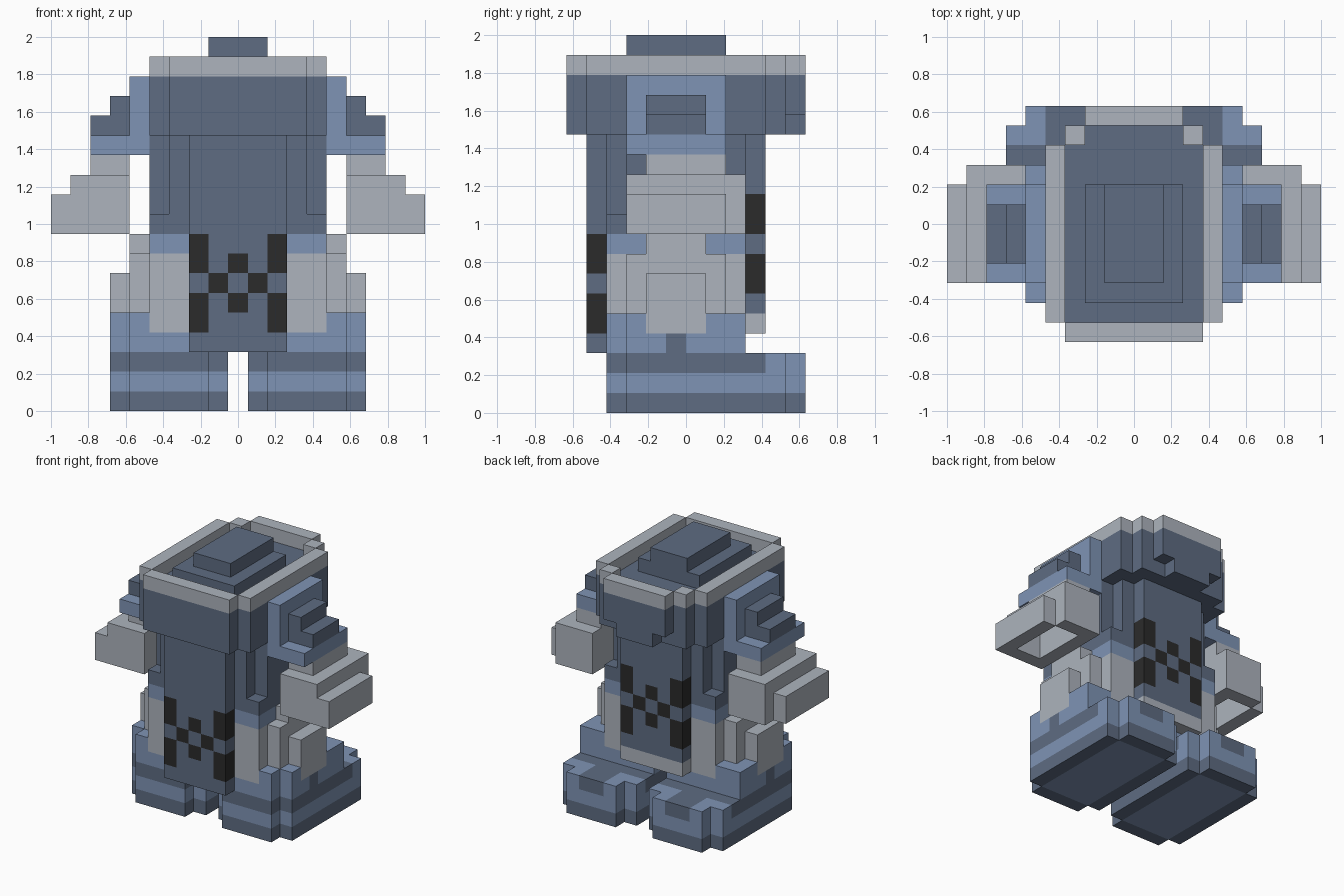
import bpy, bmesh, math
from mathutils import Vector

if "Cube" in bpy.data.objects:
    bpy.data.objects.remove(bpy.data.objects["Cube"])

U = 2 / 19  # size of one block


def material(name, rgb):
    m = bpy.data.materials.new(name)
    m.diffuse_color = (*rgb, 1)
    m.use_nodes = True
    m.node_tree.nodes["Principled BSDF"].inputs["Base Color"].default_value = m.diffuse_color
    return m


MATS = [material("slate", (0.112, 0.150, 0.223)),
        material("light_blue", (0.212, 0.296, 0.462)),
        material("pale_grey", (0.418, 0.456, 0.509)),
        material("black", (0.024, 0.024, 0.024))]
SLATE, BLUE, GREY, BLACK = range(4)
owner = {}   # block -> part name
colour = {}  # block -> material index
parts = []


def cells(box, sides=(1, -1)):
    """Blocks of a box: column range (counted from the middle), y range, z range."""
    (x0, x1), (y0, y1), (z0, z1) = box
    return {(s * x, y, z) for s in sides for x in range(x0, x1 + 1)
            for y in range(y0, y1) for z in range(z0, z1)}


def part(name, solids, paint=(), holes=(), paired=False):
    """Fill boxes (columns, y, z, colour), remove holes, then repaint boxes."""
    for side, sides in ((("left_", (-1,)), ("right_", (1,))) if paired else (("", (1, -1)),)):
        full, new = side + name, set()
        parts.append(full)
        cut = set().union(*(cells(h, sides) for h in holes)) if holes else set()
        for *box, col in solids:
            for c in cells(box, sides) - cut:
                if c not in owner:
                    owner[c] = full
                    colour[c] = col
                    new.add(c)
        for *box, col in paint:
            for c in cells(box, sides) & new:
                colour[c] = col


def checks(y, z):
    """Chequered decoration on a panel."""
    return [((2, 2), (y, y + 1), (z, z + 2), BLACK), ((2, 2), (y, y + 1), (z + 3, z + 5), BLACK),
            ((1, 1), (y, y + 1), (z + 2, z + 3), BLACK), ((0, 0), (y, y + 1), (z + 1, z + 2), BLACK),
            ((0, 0), (y, y + 1), (z + 3, z + 4), BLACK)]


# collar: stepped ring with a pale rim
part("collar",
     [((0, 3), (-6, -5), (14, 18), SLATE), ((4, 4), (-5, 4), (14, 18), SLATE),
      ((3, 3), (4, 5), (14, 18), SLATE), ((0, 2), (5, 6), (15, 18), SLATE),
      ((0, 1), (5, 6), (14, 15), SLATE)],
     paint=[((0, 4), (-6, 6), (17, 18), GREY)])
# head inside the collar with stepped cap
part("head", [((0, 3), (-5, 4), (14, 17), SLATE), ((0, 2), (4, 5), (14, 17), SLATE)])
part("cap", [((0, 2), (-4, 2), (17, 18), SLATE), ((0, 1), (-3, 2), (18, 19), SLATE)])
# torso with blue belt and pale skirt
part("torso",
     [((0, 3), (-4, 3), (10, 14), SLATE), ((4, 4), (-3, 2), (10, 14), SLATE),
      ((0, 4), (-4, 3), (4, 10), SLATE)],
     paint=[((0, 4), (-4, 3), (8, 9), BLUE), ((0, 4), (-4, 3), (4, 8), GREY)])
# hanging cloth panels
part("front_panel", [((0, 2), (-5, -4), (3, 14), SLATE)], paint=checks(-5, 4))
part("back_panel", [((0, 2), (3, 4), (4, 14), SLATE)],
     paint=checks(3, 6) + [((0, 2), (3, 4), (4, 5), GREY)])
# shoulder guards
part("shoulder",
     [((5, 5), (-3, 2), (13, 17), BLUE), ((5, 7), (-3, 2), (13, 14), BLUE),
      ((6, 6), (-2, 1), (14, 16), SLATE), ((7, 7), (-2, 1), (14, 15), SLATE)], paired=True)
# hollow cuffs
part("cuff",
     [((6, 7), (-2, 2), (12, 13), GREY), ((6, 8), (-3, 3), (9, 12), GREY),
      ((9, 9), (-3, 2), (9, 11), GREY)],
     holes=[((7, 8), (-2, 2), (9, 11))], paired=True)
# hip and thigh plates
part("thigh_plate",
     [((5, 5), (-3, 2), (5, 8), GREY), ((5, 5), (-2, 1), (8, 9), GREY),
      ((6, 6), (-2, 1), (5, 7), GREY)], paired=True)
# legs
part("leg", [((2, 5), (-4, 3), (3, 5), BLUE), ((1, 6), (-3, 3), (3, 5), BLUE)],
     paint=[((6, 6), (-2, 1), (4, 5), GREY), ((6, 6), (-1, 0), (3, 4), SLATE)], paired=True)
# banded boots with toe caps
part("boot", [((2, 5), (-4, 6), (0, 3), SLATE), ((1, 6), (-3, 5), (0, 3), SLATE)],
     paint=[((1, 6), (-4, 6), (1, 2), BLUE), ((1, 6), (4, 6), (2, 3), BLUE),
            ((3, 4), (4, 6), (2, 3), SLATE), ((2, 5), (-3, 5), (0, 1), BLUE)], paired=True)

# turn the blocks of every part into a mesh of its visible faces
DIRS = [Vector(d) for d in ((1, 0, 0), (-1, 0, 0), (0, 1, 0), (0, -1, 0), (0, 0, 1), (0, 0, -1))]
for name in parts:
    bm = bmesh.new()
    points = {}
    for c in sorted(k for k, v in owner.items() if v == name):
        centre = Vector((c[0], c[1] + 0.5, c[2] + 0.5))
        for d in DIRS:
            if tuple(int(c[i] + d[i]) for i in range(3)) in owner:
                continue
            a = Vector((d.y, d.z, d.x))
            b = d.cross(a)
            loop = []
            for s, t in ((1, 1), (-1, 1), (-1, -1), (1, -1)):
                p = centre + (d + a * s + b * t) / 2
                key = tuple(round(v * 2) for v in p)
                if key not in points:
                    points[key] = bm.verts.new(p * U)
                loop.append(points[key])
            bm.faces.new(loop).material_index = colour[c]
    # merge flat neighbours of the same colour
    bmesh.ops.dissolve_limit(bm, angle_limit=math.radians(1), verts=bm.verts[:],
                             edges=bm.edges[:], delimit={'MATERIAL'})
    mesh = bpy.data.meshes.new(name)
    bm.to_mesh(mesh)
    bm.free()
    for m in MATS:
        mesh.materials.append(m)
    bpy.context.collection.objects.link(bpy.data.objects.new(name, mesh))
